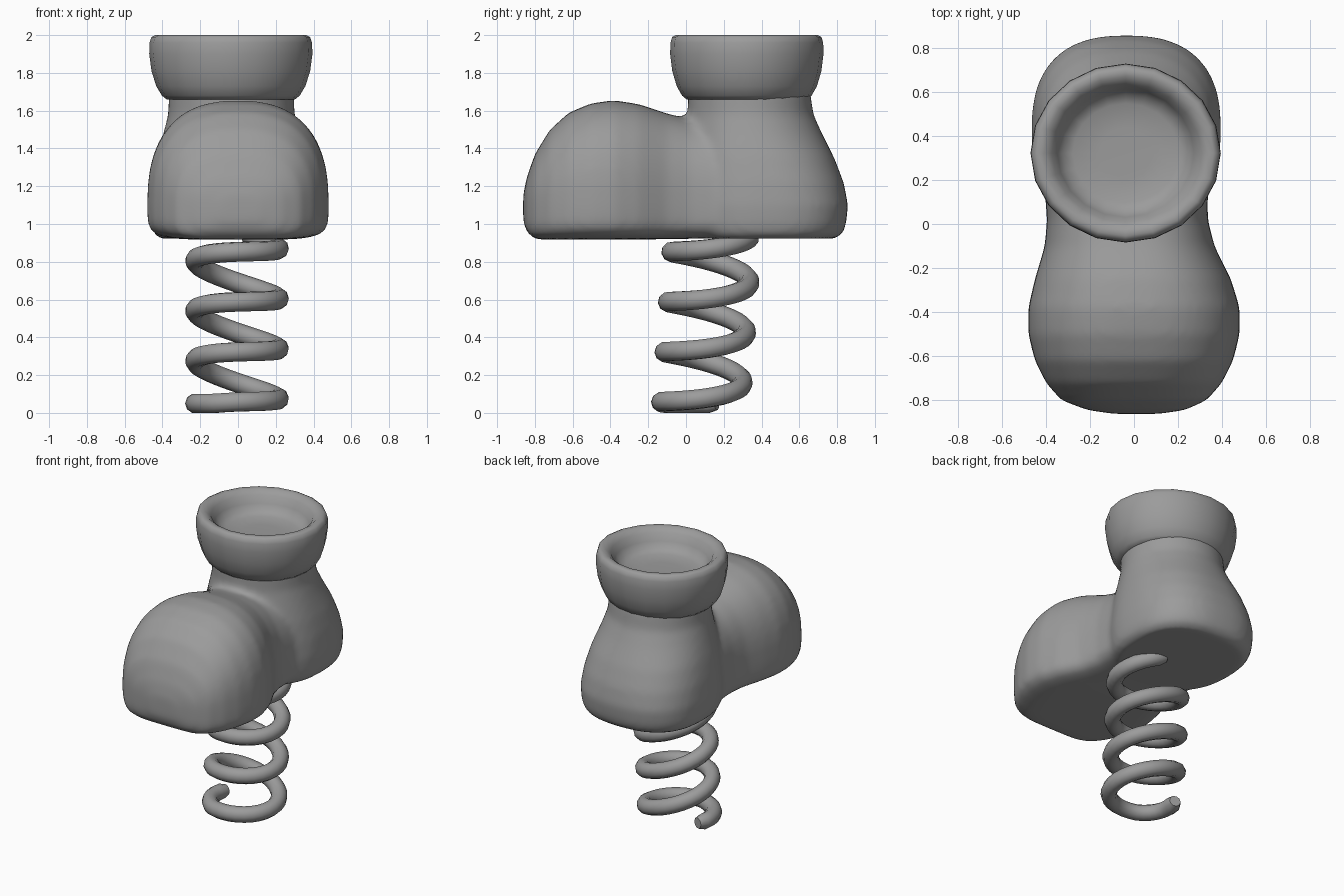
import bpy, bmesh, math

if "Cube" in bpy.data.objects:
    bpy.data.objects.remove(bpy.data.objects["Cube"], do_unlink=True)

grey = bpy.data.materials.new("mid_grey")
grey.use_nodes = True
grey.diffuse_color = (0.33, 0.33, 0.33, 1)
grey.node_tree.nodes["Principled BSDF"].inputs["Base Color"].default_value = (0.33, 0.33, 0.33, 1)


def loft(name, rings):
    """Skin closed rings of points and cap both ends."""
    bm = bmesh.new()
    loops = [[bm.verts.new(p) for p in ring] for ring in rings]
    n = len(loops[0])
    for a, b in zip(loops, loops[1:]):
        for i in range(n):
            j = (i + 1) % n
            bm.faces.new((a[i], a[j], b[j], b[i]))
    bm.faces.new(loops[0])
    bm.faces.new(loops[-1])
    bmesh.ops.recalc_face_normals(bm, faces=bm.faces)
    mesh = bpy.data.meshes.new(name)
    bm.to_mesh(mesh)
    bm.free()
    mesh.materials.append(grey)
    obj = bpy.data.objects.new(name, mesh)
    bpy.context.collection.objects.link(obj)
    return obj


def shade(obj, angle):
    bpy.ops.object.select_all(action="DESELECT")
    obj.select_set(True)
    bpy.context.view_layer.objects.active = obj
    bpy.ops.object.shade_smooth_by_angle(angle=math.radians(angle))


def power(v, n):
    return math.copysign(abs(v) ** (2 / n), v)


def ellipse(cx, cy, z, rx, ry, n=20, e=2):
    angles = [2 * math.pi * i / n for i in range(n)]
    return [(cx + rx * power(math.cos(a), e), cy + ry * power(math.sin(a), e), z)
            for a in angles]


def arch(y, cx, w, top, bottom, n=48):
    """Upright section: domed above the widest line, squared off below it."""
    mid = min(1.1, (top + bottom) / 2)
    ring = []
    for i in range(n):
        a = 2 * math.pi * i / n
        c, s = math.cos(a), math.sin(a)
        e, h = (2.5, top - mid) if s >= 0 else (5, mid - bottom)
        ring.append((cx + w * power(c, e), y, mid + h * power(s, e)))
    return ring


# Toe and instep: y, centre x, half width, top, bottom
boot = loft("boot", [arch(*r) for r in [
    (-0.862, 0.01, 0.1, 1.15, 1.02), (-0.845, 0.01, 0.22, 1.24, 0.96),
    (-0.8, 0, 0.33, 1.37, 0.92), (-0.72, 0, 0.4, 1.5, 0.917),
    (-0.62, 0, 0.45, 1.59, 0.917), (-0.5, 0, 0.48, 1.64, 0.917),
    (-0.38, 0, 0.48, 1.655, 0.917), (-0.25, -0.005, 0.445, 1.635, 0.918),
    (-0.1, -0.02, 0.385, 1.585, 0.92), (0.02, -0.03, 0.365, 1.555, 0.922),
    (0.15, -0.035, 0.37, 1.54, 0.923), (0.35, -0.035, 0.39, 1.5, 0.925)]])

# Heel and ankle: z, half width, front y, back y, squareness
heel = loft("heel", [ellipse(-0.035, (f + b) / 2, z, w, (b - f) / 2, 48, e)
                     for z, w, f, b, e in [
    (0.923, 0.38, 0.05, 0.79, 2.5), (0.95, 0.41, 0.02, 0.83, 2.5),
    (1.0, 0.425, 0.01, 0.848, 2.5), (1.1, 0.43, 0.0, 0.858, 2.5),
    (1.22, 0.42, 0.0, 0.835, 2.4), (1.35, 0.395, 0.0, 0.785, 2.3),
    (1.48, 0.36, 0.0, 0.72, 2.1), (1.58, 0.335, 0.01, 0.675, 2),
    (1.72, 0.33, 0.01, 0.655, 2)]])

# Merge into one soft skin
join = boot.modifiers.new("join", "BOOLEAN")
join.operation = "UNION"
join.object = heel
join.solver = "EXACT"
skin = boot.modifiers.new("skin", "REMESH")
skin.mode = "VOXEL"
skin.voxel_size = 0.022
skin.use_smooth_shade = True
soft = boot.modifiers.new("soft", "SMOOTH")
soft.factor = 0.5
soft.iterations = 7
graph = bpy.context.evaluated_depsgraph_get()
boot.data = bpy.data.meshes.new_from_object(boot.evaluated_get(graph))
boot.modifiers.clear()
boot.data.materials.clear()
boot.data.materials.append(grey)
bpy.data.objects.remove(heel, do_unlink=True)
shade(boot, 60)

# Cuff with a dished top: radius, z
cuff = loft("cuff", [ellipse(-0.038, 0.322, z, r, r * 0.94) for r, z in [
    (0.25, 1.66), (0.34, 1.66), (0.365, 1.68), (0.395, 1.73), (0.42, 1.81),
    (0.432, 1.9), (0.43, 1.96), (0.42, 1.99), (0.4, 2.0), (0.37, 1.997),
    (0.335, 1.97), (0.31, 1.92), (0.285, 1.88), (0.24, 1.86), (0.12, 1.855)]])
shade(cuff, 60)

# Coil spring, leaning slightly and flattened where it rests
curve = bpy.data.curves.new("spring", "CURVE")
curve.dimensions = "3D"
curve.bevel_depth = 0.053
curve.bevel_resolution = 3
curve.use_fill_caps = True
start, end, steps = -1.07, 2.72, 110
spline = curve.splines.new("POLY")
spline.points.add(steps)
for i, p in enumerate(spline.points):
    t = start + (end - start) * i / steps
    c, s = math.cos(2 * math.pi * t + math.pi), math.sin(2 * math.pi * t + math.pi)
    z = 0.285 + 0.265 * t - 0.034 * (c + 1) - 0.015 * s
    p.co = (-0.005 + 0.222 * c, 0.093 + 0.018 * t + 0.212 * s, max(z, 0.06), 1)
    p.radius = 1 if 0 < i < steps else 0.7
curve.materials.append(grey)
wire = bpy.data.objects.new("spring_curve", curve)
bpy.context.collection.objects.link(wire)
graph = bpy.context.evaluated_depsgraph_get()
mesh = bpy.data.meshes.new_from_object(wire.evaluated_get(graph))
spring = bpy.data.objects.new("spring", mesh)
bpy.context.collection.objects.link(spring)
bpy.data.objects.remove(wire, do_unlink=True)
# Set the foot of the coil on the ground
low = min(v.co.z for v in mesh.vertices)
for v in mesh.vertices:
    v.co.z -= low
shade(spring, 60)
